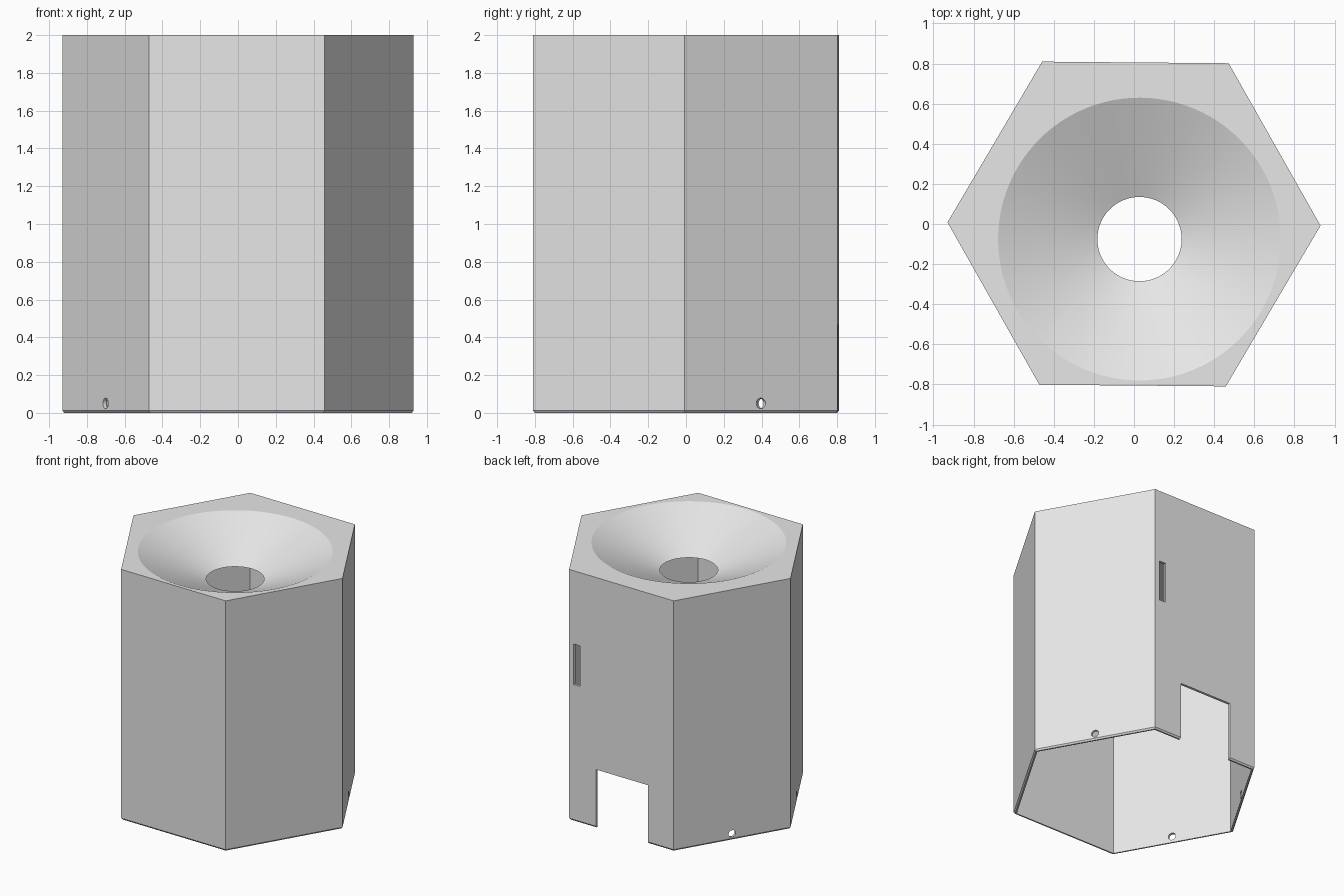
import bpy, bmesh
from math import cos, sin, tau, radians
from mathutils import Matrix, Vector

cube = bpy.data.objects.get("Cube")
if cube:
    bpy.data.objects.remove(cube, do_unlink=True)

HEX_R, WALL, HEIGHT, CEILING = 0.93, 0.02, 2.0, 1.78
THROAT_R, RIM_R = 0.21, 0.705


def solid(name, sides, profile, centre=(0, 0)):
    """Closed solid made of stacked rings; profile lists (radius, z)."""
    bm = bmesh.new()
    rings = []
    for r, z in profile:
        angles = [tau * i / sides for i in range(sides)]
        rings.append([bm.verts.new((centre[0] + r * cos(a), centre[1] + r * sin(a), z))
                      for a in angles])
    for low, high in zip(rings, rings[1:]):
        for i in range(sides):
            j = (i + 1) % sides
            bm.faces.new((low[i], low[j], high[j], high[i]))
    bm.faces.new(rings[0][::-1])
    bm.faces.new(rings[-1])
    return finish(name, bm)


def box(name, low, high):
    low, high = Vector(low), Vector(high)
    bm = bmesh.new()
    bmesh.ops.create_cube(bm, size=1)
    bmesh.ops.scale(bm, vec=high - low, verts=bm.verts)
    bmesh.ops.translate(bm, vec=(low + high) / 2, verts=bm.verts)
    return finish(name, bm)


def finish(name, bm):
    bmesh.ops.recalc_face_normals(bm, faces=bm.faces)
    mesh = bpy.data.meshes.new(name)
    bm.to_mesh(mesh)
    bm.free()
    obj = bpy.data.objects.new(name, mesh)
    bpy.context.collection.objects.link(obj)
    return obj


def cut(target, cutter):
    mod = target.modifiers.new("cut", "BOOLEAN")
    mod.operation, mod.solver, mod.object = "DIFFERENCE", "EXACT", cutter
    bpy.ops.object.modifier_apply(modifier=mod.name)
    bpy.data.objects.remove(cutter, do_unlink=True)


# Hexagonal housing with a small chamfer around the foot
housing = solid("housing", 6, [(HEX_R - 0.01, 0), (HEX_R, 0.012), (HEX_R, HEIGHT)])
bpy.ops.object.select_all(action="DESELECT")
bpy.context.view_layer.objects.active = housing
housing.select_set(True)

# Hollow inside, open at the bottom, under a thick cap
cut(housing, solid("cavity", 6, [(HEX_R - WALL / cos(tau / 12), z) for z in (-0.1, CEILING)]))

# Funnel through the cap, set slightly off centre
slope = (RIM_R - THROAT_R) / (HEIGHT - CEILING)
funnel = [(THROAT_R + slope * (z - CEILING), z) for z in (CEILING - 0.04, HEIGHT + 0.04)]
cut(housing, solid("funnel", 96, funnel, (0.028, -0.075)))

# Doorway and narrow slot in the back wall
cut(housing, box("doorway", (-0.235, 0.72, -0.1), (0.225, 0.9, 0.465)))
cut(housing, box("slot", (0.367, 0.75, 1.09), (0.425, 0.9, 1.415)))

# Round cable holes near the foot of three side walls
for degrees in (30, 150, 210):
    hole = solid("hole", 32, [(0.028, -0.08), (0.028, 0.08)])
    place = (Matrix.Rotation(radians(degrees), 4, "Z")
             @ Matrix.Translation((HEX_R * cos(tau / 12), 0, 0.05))
             @ Matrix.Rotation(tau / 4, 4, "Y"))
    hole.data.transform(place)
    cut(housing, hole)

# Slight turn of the whole body, then colour and shading
housing.data.transform(Matrix.Rotation(radians(-0.5), 4, "Z"))
grey = bpy.data.materials.new("light grey")
grey.use_nodes = True
colour = (0.8, 0.8, 0.8, 1)
grey.diffuse_color = colour
grey.node_tree.nodes["Principled BSDF"].inputs["Base Color"].default_value = colour
housing.data.materials.clear()
housing.data.materials.append(grey)
bpy.ops.object.shade_smooth_by_angle(angle=radians(20))
